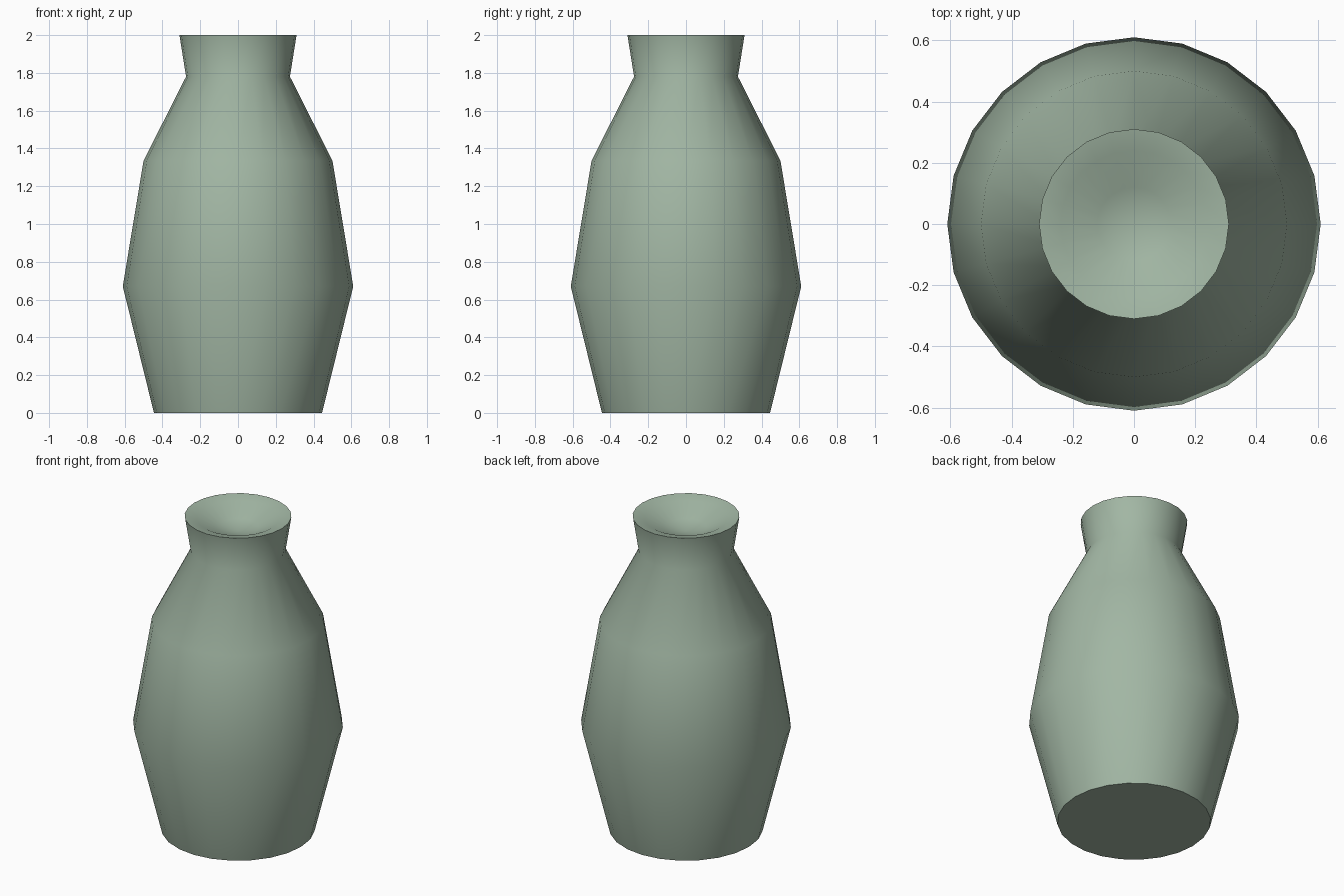
import bpy, bmesh, math

if "Cube" in bpy.data.objects:
    bpy.data.objects.remove(bpy.data.objects["Cube"])

SIDES = 24

# Vase outline (radius, height), from foot to lip, then the shallow dished mouth
profile = [
    (0.445, 0.0), (0.61, 0.67), (0.50, 1.335), (0.275, 1.78), (0.31, 2.0),
    (0.24, 1.985), (0.12, 1.925),
]
mouth_centre = 1.90

bm = bmesh.new()
rings = []
for r, z in profile:
    rings.append([bm.verts.new((r * math.cos(2 * math.pi * i / SIDES),
                                r * math.sin(2 * math.pi * i / SIDES), z))
                  for i in range(SIDES)])

# Walls between neighbouring rings
for low, high in zip(rings, rings[1:]):
    for i in range(SIDES):
        j = (i + 1) % SIDES
        bm.faces.new((low[i], low[j], high[j], high[i]))

# Flat foot and the centre of the mouth
bm.faces.new(rings[0][::-1])
centre = bm.verts.new((0, 0, mouth_centre))
for i in range(SIDES):
    bm.faces.new((rings[-1][i], rings[-1][(i + 1) % SIDES], centre))

mesh = bpy.data.meshes.new("vase")
bm.to_mesh(mesh)
bm.free()
vase = bpy.data.objects.new("vase", mesh)
bpy.context.collection.objects.link(vase)

# Sage green glaze
glaze = bpy.data.materials.new("sage_glaze")
glaze.diffuse_color = (0.36, 0.47, 0.37, 1)
glaze.use_nodes = True
glaze.node_tree.nodes["Principled BSDF"].inputs["Base Color"].default_value = glaze.diffuse_color
mesh.materials.append(glaze)

# Smooth body with a crisp lip and foot
bpy.context.view_layer.objects.active = vase
vase.select_set(True)
bpy.ops.object.shade_smooth_by_angle(angle=math.radians(40))
